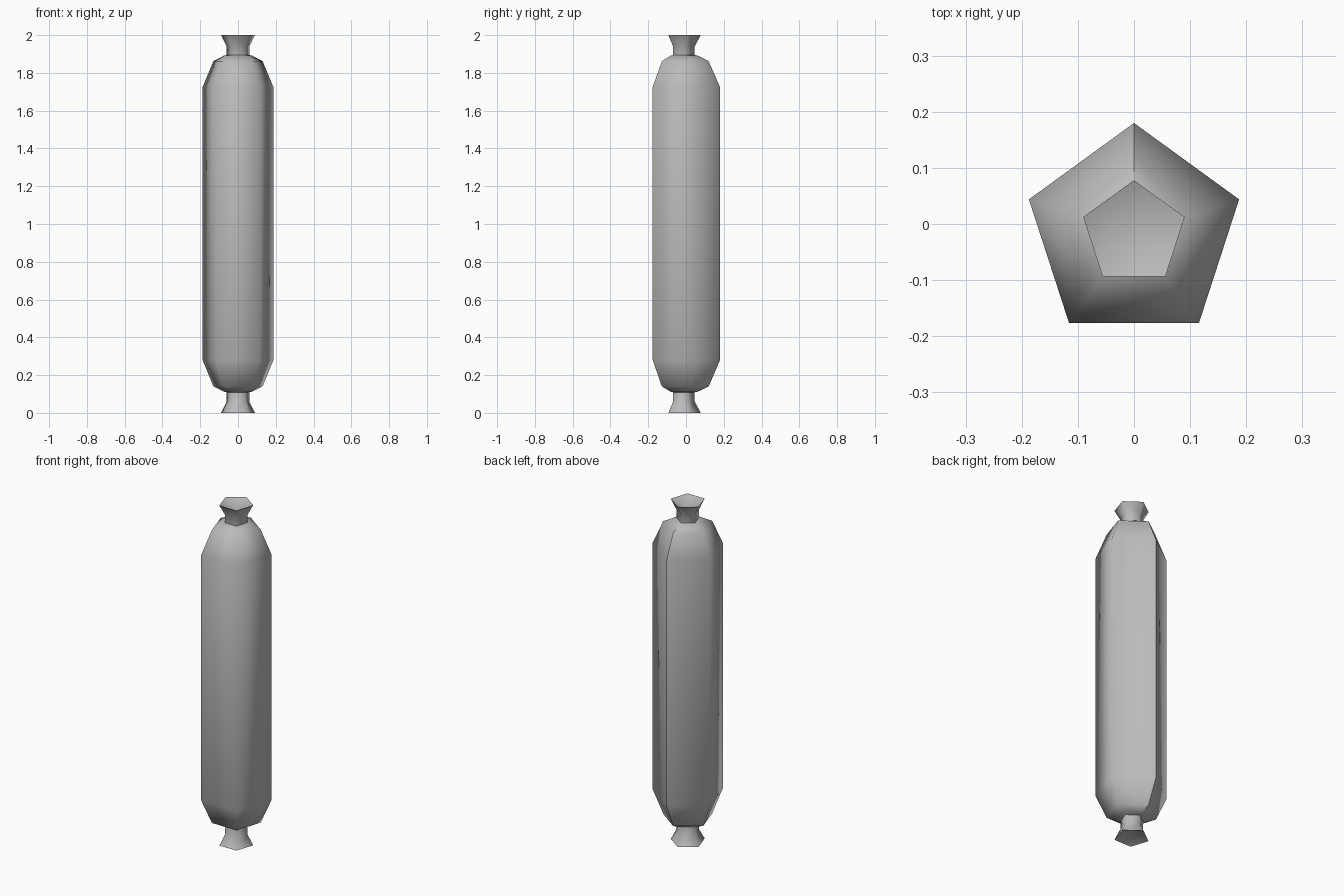
import bpy
import bmesh
from math import sin, cos, tau

SIDES = 5
CENTRE_Y = -0.017
HEIGHT = 2.0

cube = bpy.data.objects.get("Cube")
if cube:
    bpy.data.objects.remove(cube, do_unlink=True)

grey = bpy.data.materials.new("plain_grey")
grey.use_nodes = True
colour = (0.5, 0.5, 0.5, 1)
grey.diffuse_color = colour
grey.node_tree.nodes["Principled BSDF"].inputs["Base Color"].default_value = colour


def lathe(name, profile, seam=False):
    """Five-sided smooth solid from (radius, height) pairs; zero radius is a pole."""
    bm = bmesh.new()
    rings = []
    for r, z in profile:
        count = SIDES if r else 1
        rings.append([bm.verts.new((r * sin(tau * i / SIDES),
                                    CENTRE_Y + r * cos(tau * i / SIDES), z))
                      for i in range(count)])
    for a, b in zip(rings, rings[1:]):
        for i in range(SIDES):
            j = (i + 1) % SIDES
            corners = [a[i % len(a)], a[j % len(a)], b[j % len(b)], b[i % len(b)]]
            bm.faces.new(list(dict.fromkeys(corners)))
    bmesh.ops.recalc_face_normals(bm, faces=bm.faces)
    for f in bm.faces:
        f.smooth = True
    # Crisp rims, and a crisp seam down the back of the body
    for e in bm.edges:
        level = abs(e.verts[0].co.z - e.verts[1].co.z) < 1e-5
        if seam:
            e.smooth = not all(abs(v.co.x) < 1e-5 and v.co.y > 0.05 for v in e.verts)
        else:
            e.smooth = not (level and any(abs(e.verts[0].co.z - z) < 1e-5
                                          for z in (0, HEIGHT)))
    mesh = bpy.data.meshes.new(name)
    bm.to_mesh(mesh)
    bm.free()
    mesh.materials.append(grey)
    obj = bpy.data.objects.new(name, mesh)
    bpy.context.collection.objects.link(obj)


# Rounded long body
lathe("sausage_body", [(0, 0.105), (0.075, 0.11), (0.137, 0.14), (0.197, 0.28),
                       (0.197, 1.725), (0.137, 1.862), (0.075, 1.893), (0, 1.897)], seam=True)

# Pinched casing ends: neck, flare and shallow hollow
end = [(0.063, 0.13), (0.063, 0.06), (0.095, 0), (0, 0.04)]
lathe("bottom_casing_end", end)
lathe("top_casing_end", [(r, HEIGHT - z) for r, z in end])
